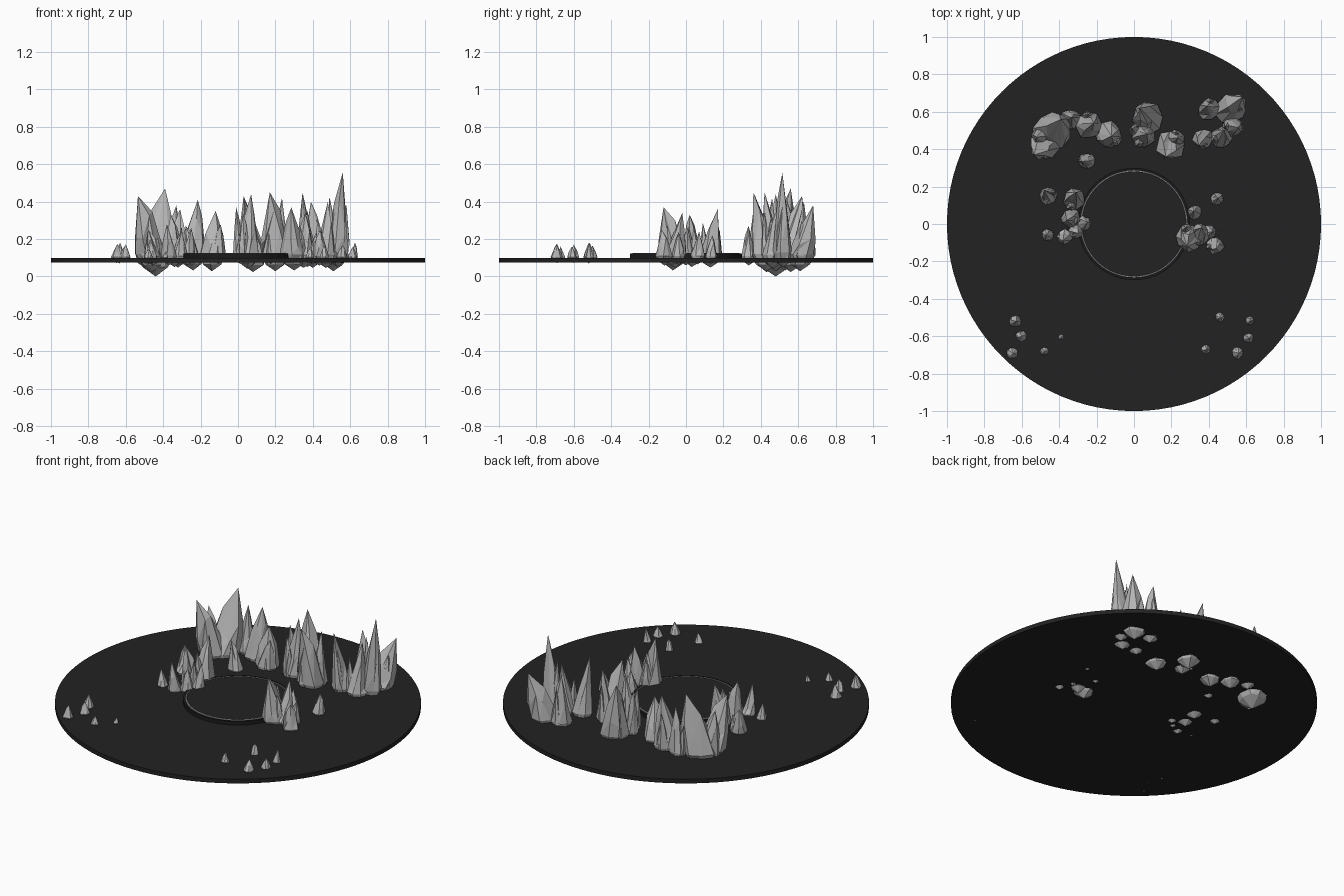
import bpy, bmesh, math, random
from mathutils import Vector

if "Cube" in bpy.data.objects:
    bpy.data.objects.remove(bpy.data.objects["Cube"])

random.seed(7)


def material(name, value):
    m = bpy.data.materials.new(name)
    m.diffuse_color = (value, value, value, 1)
    m.use_nodes = True
    m.node_tree.nodes["Principled BSDF"].inputs["Base Color"].default_value = m.diffuse_color
    return m


black = material("matte black", 0.016)
plinth_black = material("deep black", 0.011)
stone = material("pale grey stone", 0.47)


def finish(bm, name, mat):
    bmesh.ops.recalc_face_normals(bm, faces=bm.faces)
    me = bpy.data.meshes.new(name)
    bm.to_mesh(me)
    bm.free()
    me.materials.append(mat)
    ob = bpy.data.objects.new(name, me)
    bpy.context.collection.objects.link(ob)
    return ob


def disc(name, radius, z0, z1, mat):
    bm = bmesh.new()
    bmesh.ops.create_cone(bm, cap_ends=True, segments=96, radius1=radius,
                          radius2=radius, depth=z1 - z0)
    bmesh.ops.translate(bm, verts=bm.verts, vec=(0, 0, (z0 + z1) / 2))
    return finish(bm, name, mat)


def crystal(bm, x, y, r, tip, sides=8):
    """Faceted spike: pointed root, jagged belly and shoulder, leaning tip."""
    tip = Vector(tip)
    base = Vector((x, y, 0.1))
    height = tip.z - 0.1
    root = bm.verts.new((x, y, 0.1 - 0.9 * r))
    # (fraction towards the tip, radius factor, z offset)
    levels = [(0, 0.68, -0.45 * r), (0.06, 0.98, 0), (0.46, 0.64, 0)]
    turn = random.random() * 6.28
    rings = []
    for t, k, dz in levels:
        ring = []
        for i in range(sides):
            a = turn + math.tau * i / sides + random.uniform(-0.15, 0.15)
            rr = r * k * random.uniform(0.86, 1.1)
            c = base.lerp(tip, t)
            jag = random.uniform(-0.3, 0.3) * height if t > 0.2 else 0
            rr *= 1 - jag / height * 0.9
            ring.append(bm.verts.new((c.x + rr * math.cos(a),
                                      c.y + rr * math.sin(a), c.z + dz + jag)))
        rings.append(ring)
    top = bm.verts.new(tip)
    for i in range(sides):
        j = (i + 1) % sides
        bm.faces.new((root, rings[0][j], rings[0][i]))
        for lo, hi in zip(rings, rings[1:]):
            bm.faces.new((lo[i], lo[j], hi[j]))
            bm.faces.new((lo[i], hi[j], hi[i]))
        bm.faces.new((rings[-1][i], rings[-1][j], top))


def cluster(name, rocks, shards=True):
    """rocks: x, y, radius, tip x, tip y, tip z"""
    bm = bmesh.new()
    for x, y, r, tx, ty, tz in rocks:
        crystal(bm, x, y, r, (tx, ty, tz))
        if shards and r > 0.045:  # lower side spike growing from the rock
            a = random.random() * 6.28
            dx, dy = 0.5 * r * math.cos(a), 0.5 * r * math.sin(a)
            crystal(bm, x + dx, y + dy, r * 0.55,
                    (x + 1.5 * dx, y + 1.5 * dy, 0.1 + (tz - 0.1) * 0.72), 6)
    return finish(bm, name, stone)


# Base disc, centre plinth and its thin inlaid ring
disc("base_disc", 1.0, 0.075, 0.1, black)
disc("centre_plinth", 0.3, 0.1, 0.122, plinth_black)
disc("plinth_top", 0.28, 0.12, 0.1235, black)
bpy.ops.mesh.primitive_torus_add(major_radius=0.283, minor_radius=0.004,
                                 major_segments=96, minor_segments=6,
                                 location=(0, 0, 0.122))
bpy.context.object.name = "inlaid_ring"
bpy.context.object.data.materials.append(stone)

# Tall rocks along the back
cluster("back_left_rocks", [
    (-0.46, 0.43, 0.085, -0.535, 0.37, 0.43),
    (-0.44, 0.48, 0.111, -0.39, 0.56, 0.47),
    (-0.34, 0.56, 0.055, -0.33, 0.57, 0.38),
    (-0.24, 0.53, 0.075, -0.215, 0.54, 0.41),
    (-0.14, 0.48, 0.08, -0.12, 0.47, 0.35),
    (-0.25, 0.335, 0.045, -0.28, 0.335, 0.27)])
cluster("back_middle_rocks", [
    (0.08, 0.56, 0.085, 0.03, 0.62, 0.43),
    (0.05, 0.47, 0.065, 0.07, 0.48, 0.44),
    (0.01, 0.5, 0.035, -0.01, 0.51, 0.37),
    (0.2, 0.43, 0.08, 0.17, 0.36, 0.45),
    (0.22, 0.45, 0.05, 0.235, 0.46, 0.42)])
cluster("back_right_rocks", [
    (0.4, 0.61, 0.06, 0.39, 0.63, 0.4),
    (0.51, 0.61, 0.08, 0.58, 0.68, 0.38),
    (0.37, 0.46, 0.055, 0.345, 0.42, 0.45),
    (0.47, 0.46, 0.06, 0.48, 0.5, 0.4),
    (0.53, 0.52, 0.055, 0.56, 0.515, 0.555)])

# Medium rocks either side of the plinth
cluster("left_rocks", [
    (-0.455, 0.145, 0.048, -0.48, 0.18, 0.25),
    (-0.32, 0.13, 0.058, -0.31, 0.17, 0.36),
    (-0.34, 0.03, 0.055, -0.36, 0.02, 0.33),
    (-0.27, 0.0, 0.045, -0.25, 0.01, 0.26),
    (-0.37, -0.07, 0.045, -0.38, -0.09, 0.28),
    (-0.31, -0.04, 0.04, -0.3, -0.05, 0.24),
    (-0.46, -0.06, 0.034, -0.47, -0.06, 0.2)])
cluster("right_rocks", [
    (0.325, 0.06, 0.04, 0.32, 0.07, 0.24),
    (0.445, 0.135, 0.036, 0.45, 0.14, 0.22),
    (0.3, -0.07, 0.075, 0.285, -0.12, 0.37),
    (0.35, -0.06, 0.06, 0.36, -0.02, 0.34),
    (0.4, -0.04, 0.04, 0.42, -0.04, 0.24),
    (0.435, -0.115, 0.047, 0.44, -0.13, 0.25)])


# Small shards near the front edge
def shards(name, spots):
    cluster(name, [(x, y, r, x + 0.005, y, z) for x, y, r, z in spots])


shards("front_left_shards", [
    (-0.635, -0.52, 0.033, 0.18), (-0.605, -0.6, 0.03, 0.17),
    (-0.65, -0.69, 0.032, 0.175), (-0.48, -0.68, 0.024, 0.15),
    (-0.39, -0.605, 0.016, 0.135)])
shards("front_right_shards", [
    (0.46, -0.5, 0.026, 0.165), (0.62, -0.515, 0.023, 0.18),
    (0.61, -0.61, 0.029, 0.16), (0.555, -0.69, 0.032, 0.17),
    (0.385, -0.67, 0.025, 0.16)])
